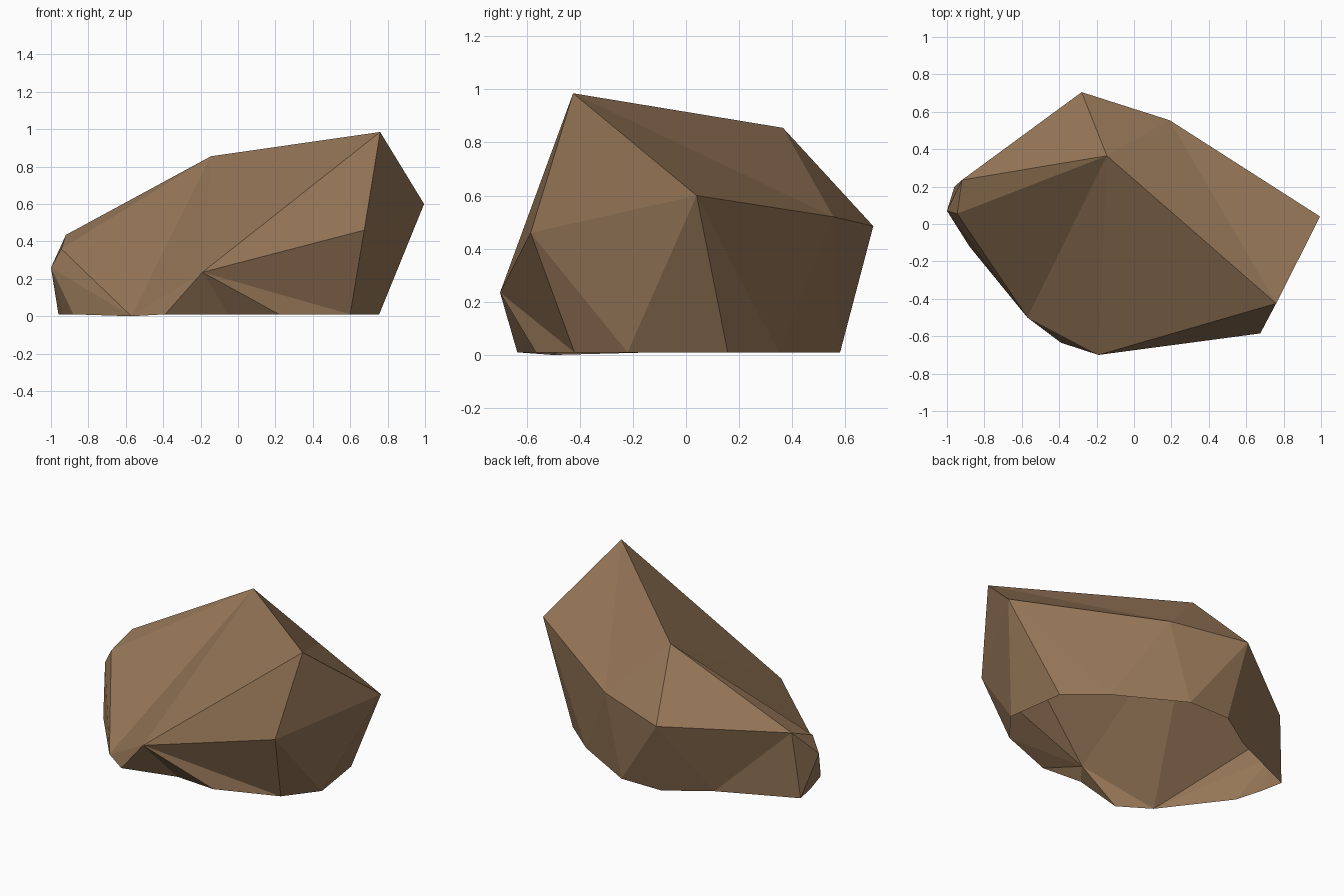
import bpy, bmesh
from mathutils import Vector

if "Cube" in bpy.data.objects:
    bpy.data.objects.remove(bpy.data.objects["Cube"])

# Corner points of the rock body, one letter each
UPPER = dict(A=(.76, -.425, .985), B=(-.145, .365, .855), C=(.995, .04, .60),
             D=(.675, -.585, .46), E=(-.19, -.70, .235), G=(-1, .07, .26),
             H=(-.92, .235, .435), Q=(-.945, .055, .36), T=(-.28, .705, .485),
             K=(.19, .555, .52))
# Corners of the open ground outline (x, y)
BASE = dict(P=(-.96, .20), I=(-.93, .05), R=(-.88, -.12), F=(-.57, -.50), S=(-.39, -.635),
            U=(.22, -.565), V=(.60, -.42), W=(.755, -.22), X=(.70, .157), J=(.47, .35),
            Y=(.055, .58), Z=(-.23, .58))
# Ground corners that dent inward
DENTS = dict(N=(-.05, -.545), M=(-.49, .41))

bm = bmesh.new()
verts = {k: bm.verts.new(p) for k, p in UPPER.items()}
for k, (x, y) in BASE.items():
    verts[k] = bm.verts.new((x, y, 0 if k == 'F' else .01))
bmesh.ops.convex_hull(bm, input=list(verts.values()))
for k, (x, y) in DENTS.items():
    verts[k] = bm.verts.new((x, y, .01))


# Remove the hull faces spanned by the given corners, then lay new triangles
def recut(corners, triangles=""):
    region = {verts[c] for c in corners}
    old = [f for f in bm.faces if set(f.verts) <= region]
    bmesh.ops.delete(bm, geom=old, context='FACES_ONLY')
    for tri in triangles.split():
        vs = [verts[c] for c in tri]
        if not bm.faces.get(vs):
            bm.faces.new(vs)


recut(BASE)                                         # open underside
recut("ABEFQSRG", "ABE EBF FBQ EFS FQG FGR")        # front slope
recut("ABCK", "ABK AKC")                            # back slope
recut("DEUVS", "DEV EVU ESN ENU")                   # front overhang with dent
recut("THZP", "THM HMP TMZ")                        # back left wall with dent

# Turn every face outward
middle = Vector((0, 0, .3))
bm.normal_update()
for f in bm.faces:
    if f.normal.dot(f.calc_center_median() - middle) < 0:
        f.normal_flip()
bmesh.ops.delete(bm, geom=[e for e in bm.edges if not e.link_faces], context='EDGES')

mesh = bpy.data.meshes.new("rock")
bm.to_mesh(mesh)
bm.free()
stone = bpy.data.materials.new("brown stone")
stone.diffuse_color = (.30, .18, .095, 1)
stone.use_nodes = True
stone.node_tree.nodes["Principled BSDF"].inputs["Base Color"].default_value = stone.diffuse_color
mesh.materials.append(stone)
bpy.context.collection.objects.link(bpy.data.objects.new("rock", mesh))
